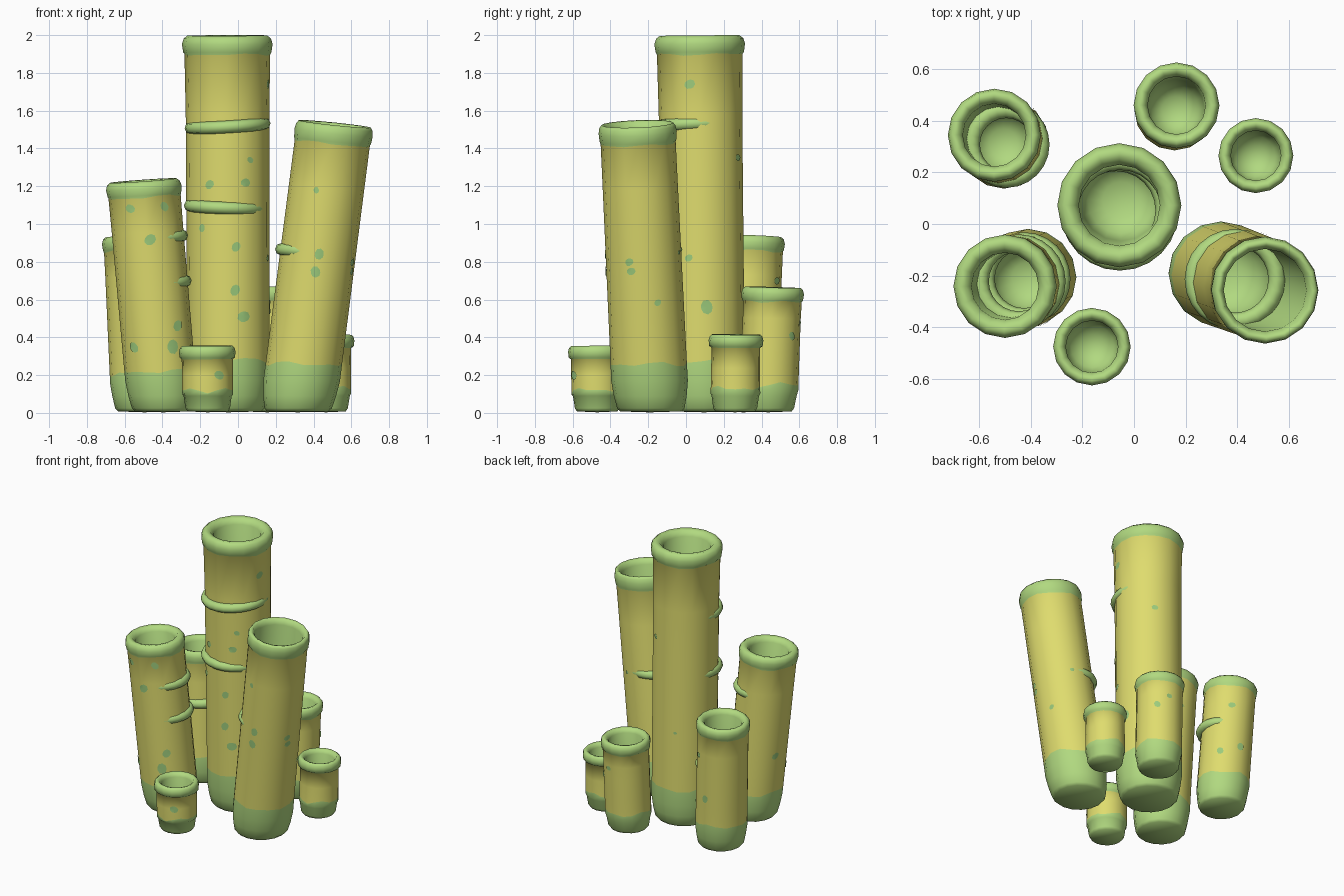
import bpy, bmesh, math
from mathutils import Vector

if "Cube" in bpy.data.objects:
    bpy.data.objects.remove(bpy.data.objects["Cube"])

N = 16  # sides of every tube


def srgb(h):
    c = [int(h[i:i + 2], 16) / 255 for i in (0, 2, 4)]
    return [x / 12.92 if x < .04045 else ((x + .055) / 1.055) ** 2.4 for x in c] + [1]


def material(name, h):
    m = bpy.data.materials.new(name)
    m.diffuse_color = srgb(h)
    m.use_nodes = True
    m.node_tree.nodes["Principled BSDF"].inputs["Base Color"].default_value = m.diffuse_color
    return m


GREEN = material("soft green", "b1d980")
YELLOW = material("mustard yellow", "dfdc6e")
SPOT = material("spot green", "9ccb7c")


def finish(bm, name, mats):
    bmesh.ops.recalc_face_normals(bm, faces=bm.faces)
    me = bpy.data.meshes.new(name)
    bm.to_mesh(me)
    bm.free()
    for m in mats:
        me.materials.append(m)
    ob = bpy.data.objects.new(name, me)
    bpy.context.collection.objects.link(ob)
    for p in me.polygons:
        p.use_smooth = True
    return ob


class Tube:
    """Hollow leaning tube: rounded foot, yellow body, rolled lip, deep bowl inside."""

    def __init__(self, name, base, top, h, r0, r1, rim, hole, foot, lip):
        self.name, self.base, self.top = name, Vector(base), Vector(top)
        self.h, self.r0, self.r1 = h, r0, r1
        self.rim, self.hole, self.foot, self.lip = rim, hole, foot, lip
        self.build()

    def center(self, z):
        return self.base.lerp(self.top, z / self.h)

    def radius(self, z):
        return self.r0 + (self.r1 - self.r0) * z / self.h

    def point(self, z, r, a):
        c = self.center(z)
        d = Vector((math.cos(a), math.sin(a))) * r
        slope = (self.top - self.base) / self.h
        return Vector((c.x + d.x, c.y + d.y, z - .8 * z / self.h * slope.dot(d)))

    def build(self):
        h, lip, R, q = self.h, self.lip, self.rim, self.hole
        rad = self.radius
        foot = self.foot
        small = h < .5
        low = h - lip
        # profile rows: height, radius, material of the strip below, waviness
        rows = [(.008, self.r0 * .80, 0, 0), (.025, self.r0 * .88, 0, 0),
                (.09, self.r0 * .95, 0, 0), (min(.17, foot * .8), self.r0, 0, 0),
                (foot, rad(foot), 0, .008)]
        steps = 2 if small else 5
        for i in range(1, steps):
            z = foot + (low - foot) * i / steps
            rows.append((z, rad(z), 1, 0))
        rows.append((low, rad(low) if small else (rad(low) + R) / 2 - .004, 1, 0 if small else .004))
        mid = (R + q) / 2
        half = (R - q) / 2
        rows += [(low + lip * .12, R - half * .15, 0, 0), (h - lip * .45, R, 0, 0),
                 (h - lip * .16, R - half * .22, 0, 0), (h, mid + half * .3, 0, 0),
                 (h - lip * .06, mid - half * .4, 0, 0), (h - lip * .4, q, 0, 0)]
        floor = .1 if small else .2
        rows += [(floor + .14 if not small else floor + .08, q, 0, 0),
                 (floor + .04, q * .82, 0, 0), (floor + .01, q * .45, 0, 0)]
        bm = bmesh.new()
        rings = []
        for z, r, m, w in rows:
            rings.append([bm.verts.new(self.point(
                z + w * (math.sin(3 * k * math.tau / N + h * 9) + math.sin(5 * k * math.tau / N)),
                r, k * math.tau / N)) for k in range(N)])
        for i in range(len(rows) - 1):
            for k in range(N):
                j = (k + 1) % N
                f = bm.faces.new((rings[i][k], rings[i][j], rings[i + 1][j], rings[i + 1][k]))
                f.material_index = rows[i + 1][2]
        for ring, z in ((rings[0], .003), (rings[-1], floor)):
            p = bm.verts.new(self.point(z, 0, 0))
            for k in range(N):
                bm.faces.new((ring[k], ring[(k + 1) % N], p))
        finish(bm, self.name, (GREEN, YELLOW))

    def spots(self, items):
        """Thin patches; each is (facing, coordinate across that view, height, size)."""
        bm = bmesh.new()
        for view, u, z, s in items:
            r, c = self.radius(z), self.center(z)
            a0, off = {'F': (-math.pi / 2, u - c.x), 'R': (0, u - c.y),
                       'B': (math.pi / 2, c.x - u), 'L': (math.pi, c.y - u)}[view]
            a = a0 + math.asin(max(-.97, min(.97, off / r)))

            def on_surface(da, dz):
                t = (a + da) % (math.tau / N) - math.pi / N
                rr = self.radius(z + dz) * math.cos(math.pi / N) / math.cos(t)
                return self.point(z + dz, rr + .005, a + da)
            mid = bm.verts.new(on_surface(0, 0))
            ring = []
            for k in range(9):
                t = k * math.tau / 9
                w = s * (1 + .13 * math.sin(2 * t + u * 40))
                ring.append(bm.verts.new(on_surface(w * math.cos(t) / r, w * math.sin(t))))
            for k in range(9):
                bm.faces.new((mid, ring[k], ring[(k + 1) % 9]))
        ob = finish(bm, self.name + "_spots", (SPOT,))
        # face the patches away from the tube axis
        for p in ob.data.polygons:
            c = self.center(p.center.z)
            if p.normal.x * (p.center.x - c.x) + p.normal.y * (p.center.y - c.y) < 0:
                p.flip()

    def band(self, z, dx, dy, outer, minor=.033):
        """Growth ring, set off-centre so that it only swells out on one side."""
        c = self.center(z)
        bpy.ops.mesh.primitive_torus_add(
            location=(c.x + dx, c.y + dy, z), major_radius=outer - minor, minor_radius=minor,
            major_segments=24, minor_segments=8,
            rotation=(.03, .04 if dx < 0 else -.06, 0))
        ob = bpy.context.object
        ob.name = self.name + "_band"
        ob.data.materials.append(GREEN)
        bpy.ops.object.shade_smooth()


# the seven tubes
tall = Tube("tall_tube", (-.05, .095), (-.057, .072), 1.998, .218, .222, .24, .157, .28, .10)
left = Tube("front_left_tube", (-.395, -.20), (-.502, -.242), 1.23, .187, .19, .2, .13, .22, .085)
right = Tube("front_right_tube", (.315, -.185), (.512, -.258), 1.53, .203, .198, .207, .16, .26, .10)
rear_l = Tube("back_left_tube", (-.495, .305), (-.542, .345), .935, .175, .17, .18, .122, .2, .08)
rear_r = Tube("back_right_tube", (.155, .435), (.165, .46), .665, .155, .153, .166, .112, .15, .075)
small_r = Tube("small_right_tube", (.465, .26), (.472, .265), .415, .132, .128, .145, .097, .13, .07)
small_f = Tube("small_front_tube", (-.16, -.47), (-.163, -.475), .355, .134, .136, .15, .101, .12, .07)

# one-sided growth rings
tall.band(1.52, 0, -.03, .228)
tall.band(1.09, -.015, -.03, .218)
left.band(.93, .03, .01, .182)
left.band(.69, .03, .012, .18)
right.band(.86, -.035, .012, .195)
rear_l.band(.58, .03, -.022, .168)

# painted spots
tall.spots([('F', -.15, 1.21, .025), ('F', .04, 1.22, .025), ('F', .065, 1.34, .018),
            ('F', -.19, .98, .02), ('F', -.01, .88, .025), ('F', -.015, .65, .028),
            ('F', .03, .51, .032), ('R', .02, 1.74, .027), ('R', .015, .82, .02),
            ('R', .11, .56, .035), ('B', .05, 1.35, .02), ('B', -.12, .7, .012)])
left.spots([('F', -.57, 1.09, .025), ('F', -.39, 1.09, .025), ('F', -.465, .92, .03),
            ('F', -.32, .46, .028), ('F', -.55, .35, .028), ('F', -.345, .35, .035),
            ('L', -.15, .5, .025)])
right.spots([('F', .415, 1.18, .016), ('F', .43, .845, .027), ('F', .41, .75, .028),
             ('R', -.30, .81, .022), ('R', -.29, .76, .022), ('R', -.15, .59, .018),
             ('B', .5, .85, .014)])
rear_l.spots([('B', -.5, .4, .026), ('B', -.38, .35, .024), ('B', -.44, .7, .022)])
rear_r.spots([('R', .56, .41, .022), ('B', .2, .48, .018)])
small_f.spots([('F', -.1, .2, .026)])
